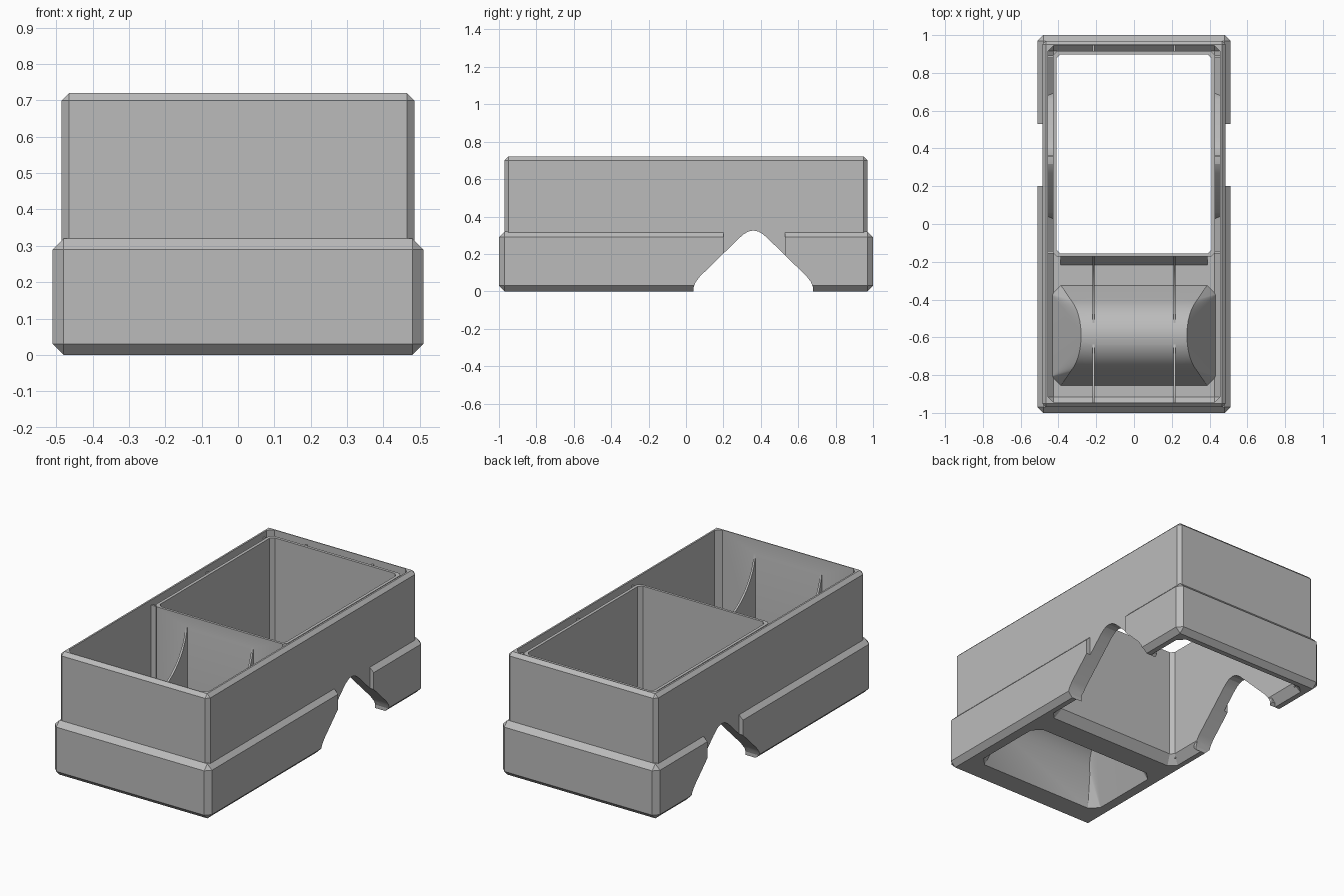
import bpy, bmesh, math

old = bpy.data.objects.get("Cube")
if old:
    bpy.data.objects.remove(old, do_unlink=True)

grey = bpy.data.materials.new("plain_grey")
grey.use_nodes = True
grey.diffuse_color = (0.5, 0.5, 0.5, 1)
grey.node_tree.nodes["Principled BSDF"].inputs["Base Color"].default_value = (0.5, 0.5, 0.5, 1)


def finish(name, bm):
    bmesh.ops.recalc_face_normals(bm, faces=bm.faces)
    mesh = bpy.data.meshes.new(name)
    bm.to_mesh(mesh)
    bm.free()
    mesh.materials.append(grey)
    ob = bpy.data.objects.new(name, mesh)
    bpy.context.collection.objects.link(ob)
    return ob


def block(name, x, y, z, bevel=0):
    """Box from (min, max) ranges with optional chamfered edges."""
    bm = bmesh.new()
    bmesh.ops.create_cube(bm, size=1)
    for v in bm.verts:
        v.co = [r[0] if c < 0 else r[1] for c, r in zip(v.co, (x, y, z))]
    if bevel:
        bmesh.ops.bevel(bm, geom=bm.edges[:], offset=bevel, segments=1, affect='EDGES')
    return finish(name, bm)


def hull(name, points):
    bm = bmesh.new()
    for p in points:
        bm.verts.new(p)
    bmesh.ops.convex_hull(bm, input=bm.verts[:])
    bmesh.ops.dissolve_limit(bm, angle_limit=0.02, verts=bm.verts[:], edges=bm.edges[:])
    return finish(name, bm)


def prism(name, outline, x0, x1):
    """Extrude a (y, z) outline along x."""
    bm = bmesh.new()
    face = bm.faces.new([bm.verts.new((x0, y, z)) for y, z in outline])
    new = bmesh.ops.extrude_face_region(bm, geom=[face])["geom"]
    for v in new:
        if isinstance(v, bmesh.types.BMVert):
            v.co.x = x1
    return finish(name, bm)


def octagon(hx, y0, y1, c, z):
    """Rectangle with cut corners."""
    pts = []
    for s in (-1, 1):
        pts += [(s * hx, y0 + c, z), (s * hx, y1 - c, z),
                (s * (hx - c), y0, z), (s * (hx - c), y1, z)]
    return pts


def combine(target, tool, operation):
    mod = target.modifiers.new("cut", 'BOOLEAN')
    mod.operation = operation
    mod.solver = 'EXACT'
    mod.object = tool
    bpy.context.view_layer.objects.active = target
    bpy.ops.object.modifier_apply(modifier=mod.name)
    bpy.data.objects.remove(tool, do_unlink=True)


def arched_bump(inset):
    """Rounded hump with a sloping foot; inset gives its hollow underside."""
    foot = 0.03 if not inset else -0.005
    pts = octagon(0.44 - inset, -0.86 + inset, -0.32 - inset, 0.05, foot)
    for i in range(25):
        a = math.pi * i / 24
        t = math.sin(a)
        for s in (-1, 1):
            pts.append((s * (0.38 - inset - 0.1 * t),
                        -0.59 + (0.21 - inset) * math.cos(a),
                        0.09 - inset + 0.245 * t))
    return hull("bump", pts)


# Outer shell: skirt with side gaps, plus upper box
body = block("bin_body", (-0.51, 0.51), (-1, 1), (0, 0.32), 0.03)
for s in (-1, 1):
    combine(body, block("gap", sorted((s * 0.48, s * 0.6)), (0.2, 0.53), (-0.1, 0.5)), 'DIFFERENCE')
combine(body, block("upper", (-0.485, 0.485), (-0.97, 0.97), (0.015, 0.72), 0.02), 'UNION')
combine(body, block("cavity", (-0.455, 0.455), (-0.945, 0.945), (0.04, 1), 0.03), 'DIFFERENCE')

# Inner sleeve of the rear bay and its foot chamfer
combine(body, hull("sleeve", octagon(0.428, -0.172, 0.915, 0.02, 0.02)
                   + octagon(0.428, -0.172, 0.915, 0.02, 0.7)), 'UNION')
combine(body, prism("divider_foot", [(-0.165, 0.03), (-0.225, 0.03), (-0.165, 0.1)],
                    -0.39, 0.39), 'UNION')

# Front bay hump and curved cradle ribs
combine(body, arched_bump(0), 'UNION')
mid, reach = -0.558, 0.39
for s in (-1, 1):
    for side in (-1, 1):
        curve = [(mid + side * reach * math.sin(a), 0.68 - 0.36 * math.cos(a))
                 for a in (math.pi / 2 * i / 16 for i in range(17))]
        outline = curve + [(mid + side * reach, 0.03), (mid, 0.03)]
        combine(body, prism("rib", outline, s * 0.215 - 0.006, s * 0.215 + 0.006), 'UNION')
combine(body, arched_bump(0.015), 'DIFFERENCE')

# Rear opening, flared at the base
hole = (0.41, -0.157, 0.898)
combine(body, hull("hole", octagon(*hole, 0.02, -0.1) + octagon(*hole, 0.02, 1)), 'DIFFERENCE')
combine(body, hull("flare", octagon(*hole, 0.02, 0.05)
                   + octagon(0.45, -0.2, 0.94, 0.04, -0.001)), 'DIFFERENCE')

# Arched side cutouts
half = [(0.32, 0), (0.32, 0.02), (0.308, 0.05), (0.285, 0.08), (0.075, 0.285),
        (0.052, 0.305), (0.027, 0.32)]
centre = 0.36


def arch(points, top):
    return ([(centre - d, z) for d, z in points] + [(centre, top)]
            + [(centre + d, z) for d, z in reversed(points)])


combine(body, prism("cutout", [(0.04, -0.1)] + arch(half[1:], 0.325) + [(0.68, -0.1)],
                    -1, 1), 'DIFFERENCE')

# Roofs that close the wall gaps above the cutouts
parts = [body]
outer = [(d + 0.015, z + 0.015) for d, z in half]
for s, label in ((1, "left"), (-1, "right")):
    roof = arch(outer, 0.342) + arch(half, 0.325)[::-1]
    parts.append(prism(label + "_arch_roof", roof, s * 0.415, s * 0.47))
    # Thin webs tying the sleeve to the shell
    x = sorted((s * 0.42, s * 0.46))
    parts.append(block(label + "_middle_web", x, (0.354, 0.366), (0.33, 0.69)))
    parts.append(block(label + "_front_web", x, (-0.155, -0.143), (0.03, 0.69)))
    parts.append(block(label + "_rear_side_web", x, (0.88, 0.892), (0.03, 0.69)))
    parts.append(block(label + "_back_web", (s * 0.215 - 0.006, s * 0.215 + 0.006),
                       (0.91, 0.95), (0.03, 0.69)))

bpy.ops.object.select_all(action='DESELECT')
for ob in parts:
    ob.select_set(True)
bpy.context.view_layer.objects.active = body
bpy.ops.object.shade_smooth_by_angle(angle=math.radians(20))
